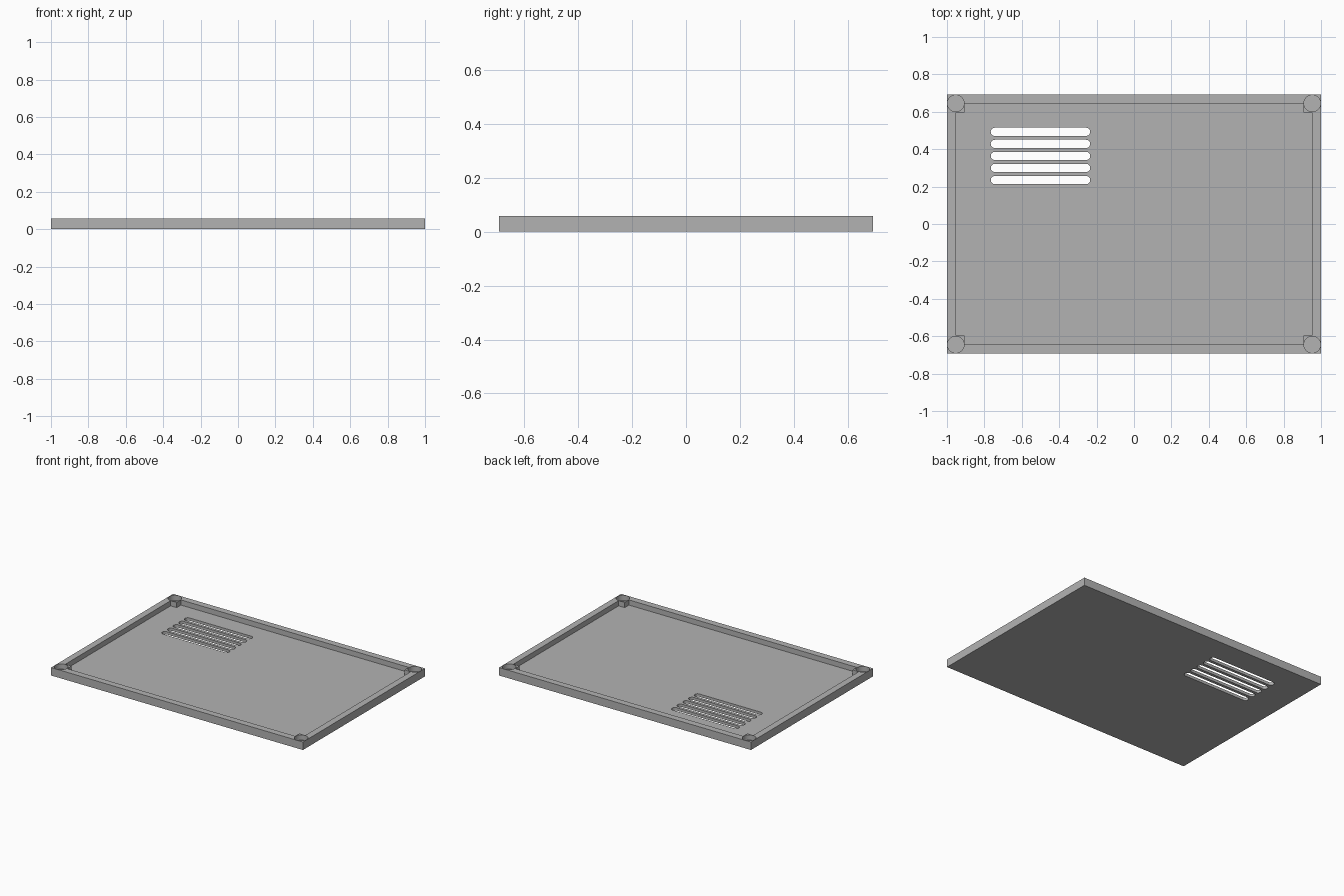
import bpy, bmesh
from math import pi, cos, sin, radians

if "Cube" in bpy.data.objects:
    bpy.data.objects.remove(bpy.data.objects["Cube"])

HX, HY, HEIGHT = 1.0, 0.692, 0.057   # half sizes and height of the tray
WALL, BLOCK, FLOOR = 0.047, 0.048, 0.02

grey = bpy.data.materials.new("plain_grey")
grey.use_nodes = True
colour = (0.45, 0.45, 0.45, 1)
grey.diffuse_color = colour
grey.node_tree.nodes["Principled BSDF"].inputs["Base Color"].default_value = colour


def prisms(name, outlines, low, high):
    """One object holding an upright prism for each counter-clockwise outline."""
    bm = bmesh.new()
    for outline in outlines:
        face = bm.faces.new([bm.verts.new((x, y, low)) for x, y in outline])
        new = bmesh.ops.extrude_face_region(bm, geom=[face])["geom"]
        moved = [v for v in new if isinstance(v, bmesh.types.BMVert)]
        bmesh.ops.translate(bm, verts=moved, vec=(0, 0, high - low))
    bmesh.ops.recalc_face_normals(bm, faces=bm.faces)
    mesh = bpy.data.meshes.new(name)
    bm.to_mesh(mesh)
    bm.free()
    mesh.materials.append(grey)
    obj = bpy.data.objects.new(name, mesh)
    bpy.context.scene.collection.objects.link(obj)
    return obj


def arc(cx, cy, r, start, sweep, steps):
    angles = [start + sweep * i / steps for i in range(steps + 1)]
    return [(cx + r * cos(a), cy + r * sin(a)) for a in angles]


def slot(left, right, y, r):
    return arc(right, y, r, -pi / 2, pi, 12) + arc(left, y, r, pi / 2, pi, 12)


# Solid slab
tray = prisms("tray", [[(-HX, -HY), (HX, -HY), (HX, HY), (-HX, HY)]], 0, HEIGHT)

# Pocket that leaves the rim and a square block in each corner
px, py = HX - WALL, HY - WALL
bx, by = px - BLOCK, py - BLOCK
pocket_outline = [(-bx, -py), (bx, -py), (bx, -by), (px, -by),
                  (px, by), (bx, by), (bx, py), (-bx, py),
                  (-bx, by), (-px, by), (-px, -by), (-bx, -by)]
pocket = prisms("pocket_cutter", [pocket_outline], FLOOR, HEIGHT + 0.1)

# Round blind holes in the corner blocks
holes = prisms("corner_hole_cutter",
               [arc(sx * px, sy * py, 0.0445, 0, 2 * pi, 40)[:-1]
                for sx in (-1, 1) for sy in (-1, 1)], FLOOR, HEIGHT + 0.1)

# Five ventilation slots through the floor
vents = prisms("vent_cutter",
               [slot(-0.744, -0.256, 0.493 - 0.0645 * i, 0.022) for i in range(5)],
               -0.1, HEIGHT + 0.1)

# Cut everything and keep only the finished tray
cutters = [pocket, holes, vents]
for cutter in cutters:
    cutter.hide_render = True
    mod = tray.modifiers.new(cutter.name, "BOOLEAN")
    mod.operation = "DIFFERENCE"
    mod.solver = "EXACT"
    mod.object = cutter
bpy.ops.object.select_all(action="DESELECT")
bpy.context.view_layer.objects.active = tray
tray.select_set(True)
for cutter in cutters:
    bpy.ops.object.modifier_apply(modifier=cutter.name)
    bpy.data.objects.remove(cutter)
bpy.ops.object.shade_smooth_by_angle(angle=radians(30))
